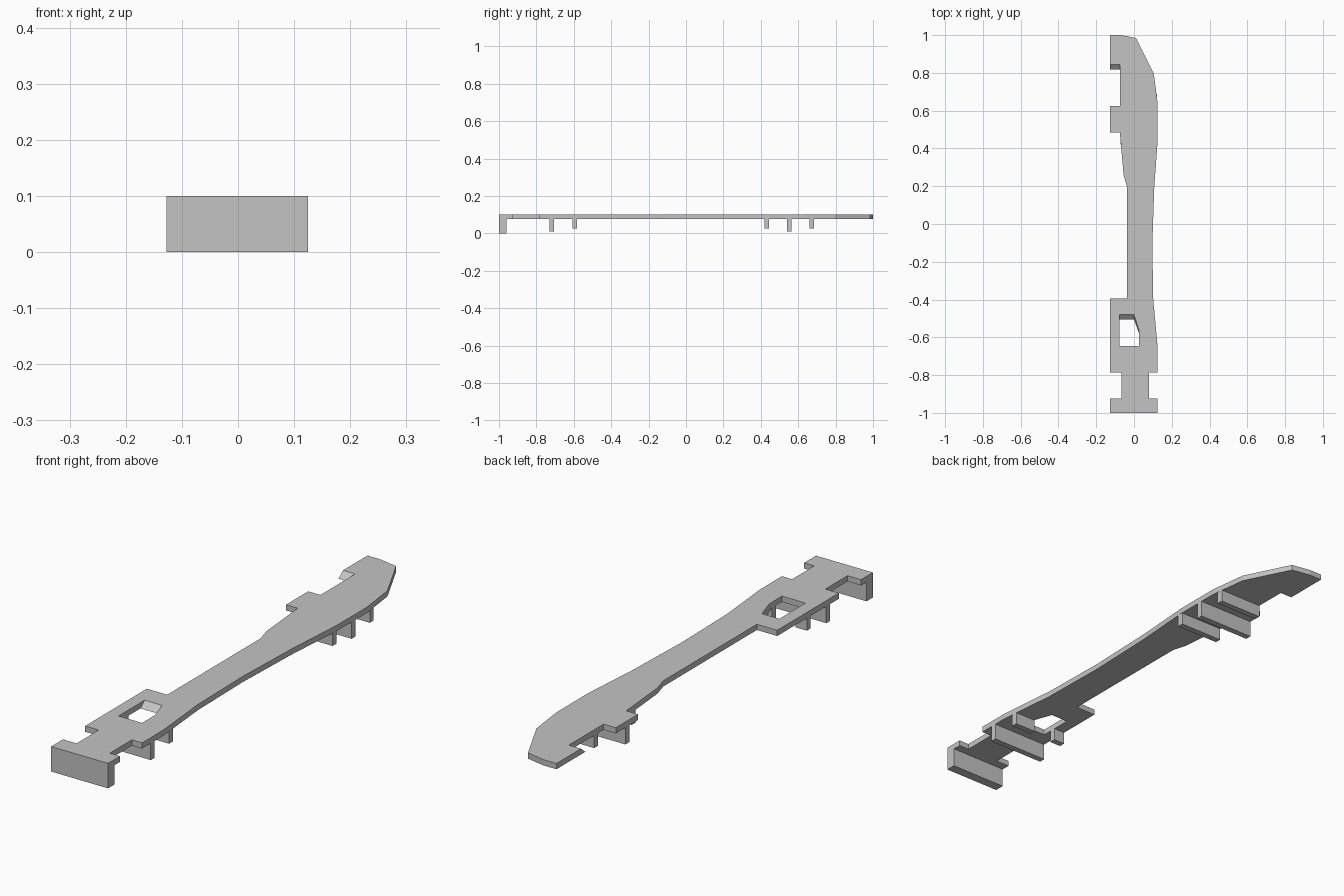
import bpy, bmesh

cube = bpy.data.objects.get("Cube")
if cube:
    bpy.data.objects.remove(cube, do_unlink=True)

TOP, UNDER = 0.10, 0.077
LEFT, RIGHT = 0.125, -0.127

grey = bpy.data.materials.new("plain grey")
grey.use_nodes = True
colour = (0.55, 0.55, 0.55, 1)
grey.diffuse_color = colour
grey.node_tree.nodes["Principled BSDF"].inputs["Base Color"].default_value = colour


def finish(bm, name):
    bmesh.ops.recalc_face_normals(bm, faces=bm.faces)
    mesh = bpy.data.meshes.new(name)
    bm.to_mesh(mesh)
    bm.free()
    mesh.materials.append(grey)
    bpy.context.collection.objects.link(bpy.data.objects.new(name, mesh))


def box(name, x0, x1, y0, y1, z0, z1):
    bm = bmesh.new()
    bmesh.ops.create_cube(bm, size=1)
    for v in bm.verts:
        v.co = (x1 if v.co.x > 0 else x0, y1 if v.co.y > 0 else y0,
                z1 if v.co.z > 0 else z0)
    finish(bm, name)


def plate(name, loops):
    """Plate from outlines; an optional third value shifts the lower edge in y."""
    bm = bmesh.new()
    caps = ([], [])
    for loop in loops:
        rows = ([bm.verts.new((p[0], p[1], TOP)) for p in loop],
                [bm.verts.new((p[0], p[1] + (p[2] if len(p) > 2 else 0), UNDER)) for p in loop])
        for i in range(len(loop)):
            j = (i + 1) % len(loop)
            bm.faces.new((rows[0][i], rows[0][j], rows[1][j], rows[1][i]))
            for row, cap in zip(rows, caps):
                cap.append(bm.edges.get((row[i], row[j])))
    for cap in caps:
        bmesh.ops.triangle_fill(bm, edges=cap, use_beauty=True, normal=(0, 0, 1))
    finish(bm, name)


# Contoured top plate with undercut notch and hole
outline = [
    (RIGHT, 1), (-0.07, 1), (0.01, 0.985), (0.105, 0.795), (LEFT, 0.64),
    (LEFT, 0.44), (0.107, 0.19), (0.097, -0.11), (0.102, -0.40), (LEFT, -0.65),
    (LEFT, -0.785), (0.08, -0.785), (0.08, -0.925), (LEFT, -0.925),
    (LEFT, -1), (RIGHT, -1), (RIGHT, -0.925), (-0.067, -0.925),
    (-0.067, -0.785), (RIGHT, -0.785), (RIGHT, -0.395), (-0.037, -0.395),
    (-0.037, 0.195), (-0.055, 0.26), (-0.075, 0.485), (RIGHT, 0.485),
    (RIGHT, 0.625), (-0.073, 0.625), (-0.073, 0.845, -0.028), (RIGHT, 0.845, -0.028),
]
hole = [(-0.077, -0.48, -0.026), (0, -0.48, -0.026), (0.027, -0.565, -0.015),
        (0.027, -0.645), (-0.077, -0.645)]
plate("top_plate", [outline, hole])

# Front end wall
box("front_wall", RIGHT, LEFT, -1, -0.96, 0, UNDER)

# Cross ribs under the plate: name, x range, front y, bottom z
ribs = [
    ("front_long_rib", RIGHT, LEFT, -0.73, 0.01),
    ("front_short_rib_left", 0.027, 0.12, -0.607, 0.027),
    ("front_short_rib_right", RIGHT, -0.077, -0.607, 0.027),
    ("rear_short_rib_inner", -0.071, 0.124, 0.42, 0.027),
    ("rear_long_rib", RIGHT, LEFT, 0.54, 0.01),
    ("rear_short_rib_outer", -0.073, 0.121, 0.66, 0.027),
]
for name, x0, x1, y, z in ribs:
    box(name, x0, x1, y, y + 0.025, z, UNDER)
